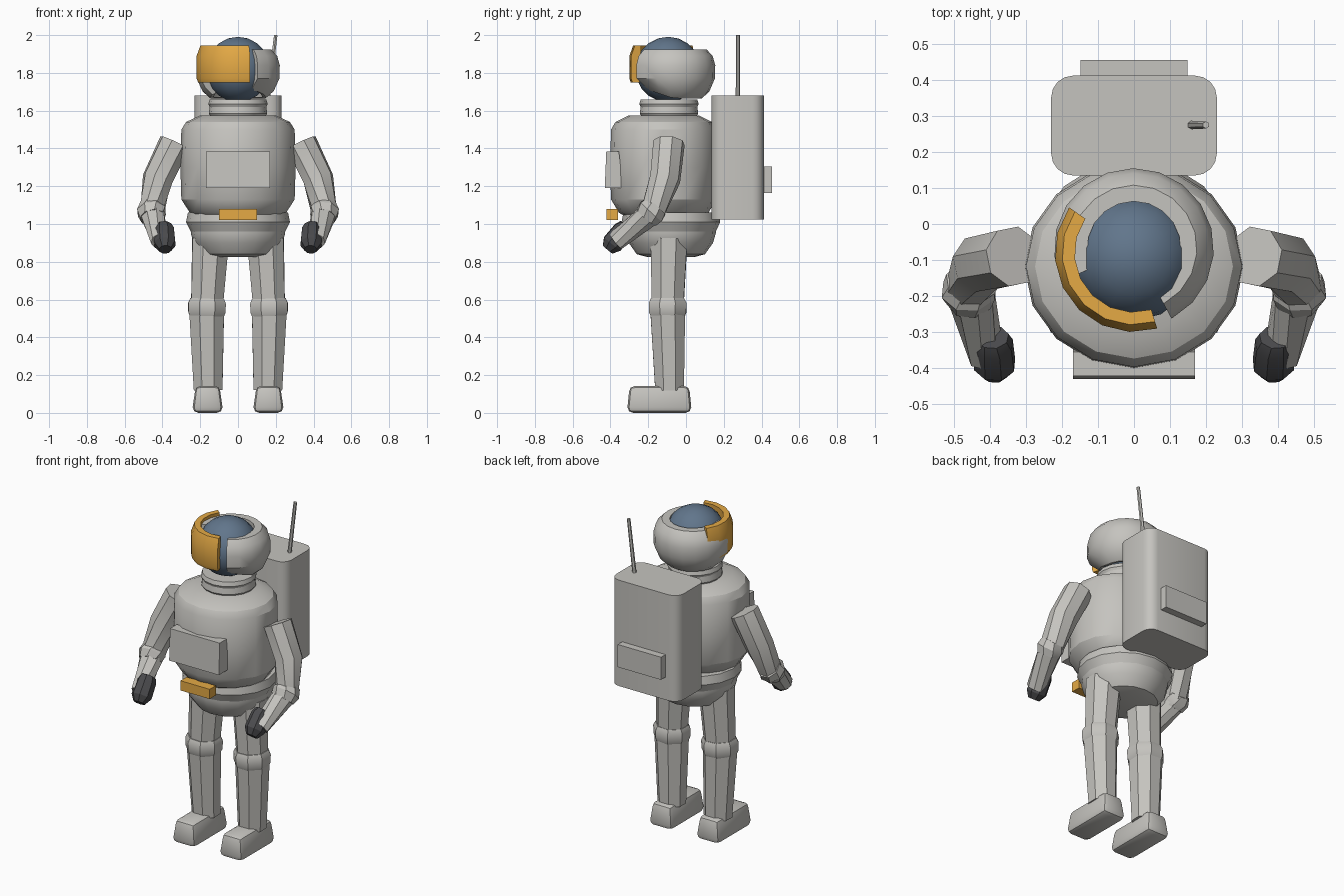
import bpy, bmesh
from math import sin, cos, pi, radians
from mathutils import Vector

cube = bpy.data.objects.get("Cube")
if cube:
    bpy.data.objects.remove(cube, do_unlink=True)


def material(name, color):
    m = bpy.data.materials.new(name)
    m.use_nodes = True
    m.diffuse_color = (*color, 1)
    m.node_tree.nodes["Principled BSDF"].inputs["Base Color"].default_value = (*color, 1)
    return m


SUIT = material("suit grey", (0.56, 0.55, 0.52))
GOLD = material("gold", (0.78, 0.40, 0.06))
BLUE = material("helmet blue", (0.12, 0.18, 0.26))
DARK = material("glove charcoal", (0.07, 0.07, 0.075))


def finish(name, bm, mat, angle=30):
    bmesh.ops.recalc_face_normals(bm, faces=bm.faces)
    me = bpy.data.meshes.new(name)
    bm.to_mesh(me)
    bm.free()
    me.materials.append(mat)
    ob = bpy.data.objects.new(name, me)
    bpy.context.collection.objects.link(ob)
    bpy.ops.object.select_all(action="DESELECT")
    ob.select_set(True)
    bpy.context.view_layer.objects.active = ob
    bpy.ops.object.shade_smooth_by_angle(angle=radians(angle))
    return ob


def loft(name, rings, mat):
    """Skin a list of closed point rings and cap both ends."""
    bm = bmesh.new()
    loops = [[bm.verts.new(p) for p in ring] for ring in rings]
    for a, b in zip(loops, loops[1:]):
        for i in range(len(a)):
            j = (i + 1) % len(a)
            bm.faces.new((a[i], a[j], b[j], b[i]))
    bm.faces.new(loops[0])
    bm.faces.new(loops[-1])
    return finish(name, bm, mat)


def lathe(name, profile, y, mat, squash=1.0, sides=16):
    """Stack of horizontal rings given as (radius, z)."""
    angles = [2 * pi * i / sides for i in range(sides)]
    return loft(name, [[(r * cos(a), y + r * squash * sin(a), z) for a in angles]
                       for r, z in profile], mat)


def tube(name, path, radii, mat, sides=8):
    """Faceted limb along a path with a radius at each point."""
    pts = [Vector(p) for p in path]
    rings = []
    for i, (p, r) in enumerate(zip(pts, radii)):
        d = (pts[min(i + 1, len(pts) - 1)] - pts[max(i - 1, 0)]).normalized()
        u = Vector((0, 1, 0.4)).cross(d).normalized()
        v = d.cross(u)
        rings.append([p + r * (u * cos(a) + v * sin(a))
                      for a in (2 * pi * (k + 0.5) / sides for k in range(sides))])
    return loft(name, rings, mat)


def band(name, section, y, start, end, steps, mat, lift=0.0):
    """Sweep a (radius, z) section through part of a turn; lift raises the front low edge."""
    rings = []
    for i in range(steps + 1):
        a = radians(start + (end - start) * i / steps)
        front = max(0, -sin(a)) * lift
        rings.append([(r * cos(a), y + r * sin(a), z + (front if z < 1.75 else 0))
                      for r, z in section])
    return loft(name, rings, mat)


def box(name, x, y, z, mat, bevel=0.0, vertical_only=False, segments=1):
    bm = bmesh.new()
    bmesh.ops.create_cube(bm, size=1)
    for v in bm.verts:
        v.co = [lo + (c + 0.5) * (hi - lo) for c, (lo, hi) in zip(v.co, (x, y, z))]
    if bevel:
        edges = [e for e in bm.edges if not vertical_only
                 or abs(e.verts[0].co.z - e.verts[1].co.z) > 0.01]
        bmesh.ops.bevel(bm, geom=edges, offset=bevel, segments=segments,
                        profile=0.5, affect="EDGES")
    return finish(name, bm, mat)


# Body
lathe("torso", [(0.22, 1.04), (0.255, 1.06), (0.3, 1.13), (0.305, 1.3), (0.3, 1.5),
                (0.275, 1.54), (0.2, 1.575)], -0.118, SUIT, 0.93)
lathe("belt", [(0.25, 0.96), (0.275, 1.01), (0.265, 1.06)], -0.08, SUIT, 0.95)
lathe("hips", [(0.13, 0.825), (0.19, 0.84), (0.235, 0.9), (0.25, 0.95), (0.25, 1.0)],
      -0.08, SUIT, 0.95)
lathe("neck_ring", [(0.14, 1.56), (0.155, 1.585), (0.15, 1.62), (0.157, 1.635),
                    (0.15, 1.66)], -0.09, SUIT)
box("buckle", (-0.1, 0.1), (-0.42, -0.36), (1.02, 1.08), GOLD)
chest = box("chest_panel", (-0.17, 0.17), (-0.43, -0.335), (1.19, 1.385), SUIT)
for v in chest.data.vertices:
    if v.co.z > 1.3:
        v.co.y += 0.008 if v.co.y < -0.4 else -0.02

# Helmet: inner globe, outer shell, one-sided visor
bm = bmesh.new()
bmesh.ops.create_uvsphere(bm, u_segments=14, v_segments=10, radius=0.173)
bmesh.ops.translate(bm, verts=bm.verts, vec=(0, -0.095, 1.818))
finish("helmet_globe", bm, BLUE)
band("helmet_shell", [(0.13, 1.925), (0.175, 1.925), (0.208, 1.89), (0.222, 1.84),
                      (0.22, 1.77), (0.19, 1.70), (0.15, 1.665), (0.13, 1.67)],
     -0.067, -62, 205, 14, SUIT, 0.05)
band("visor", [(0.165, 1.945), (0.2, 1.945), (0.22, 1.89), (0.22, 1.77),
               (0.212, 1.748), (0.175, 1.748)], -0.08, 145, 287, 7, GOLD)

# Backpack
box("backpack", (-0.23, 0.23), (0.135, 0.412), (1.025, 1.68), SUIT, 0.06, True, 4)
box("backpack_hatch", (-0.148, 0.148), (0.40, 0.456), (1.165, 1.305), SUIT)
tube("antenna", [(0.158, 0.275, 1.66), (0.2, 0.275, 2.0)], [0.012, 0.01], SUIT, 6)

# Limbs, mirrored
for side, s in (("left", 1), ("right", -1)):
    def limb(part, path, radii, mat=SUIT):
        tube(f"{side}_{part}", [(s * x, y, z) for x, y, z in path], radii, mat)

    limb("arm", [(0.335, -0.09, 1.43), (0.425, -0.11, 1.24), (0.457, -0.18, 1.06),
                 (0.41, -0.37, 0.91)], [0.085, 0.083, 0.07, 0.052])
    limb("elbow_cuff", [(0.456, -0.155, 1.095), (0.458, -0.185, 1.065),
                        (0.453, -0.21, 1.035)], [0.068, 0.08, 0.068])
    limb("glove", [(0.392, -0.315, 0.985), (0.39, -0.335, 0.965), (0.387, -0.39, 0.895),
                   (0.385, -0.415, 0.865)], [0.045, 0.056, 0.06, 0.035], DARK)
    limb("thigh", [(0.145, -0.09, 0.92), (0.165, -0.097, 0.55)], [0.105, 0.09])
    limb("knee", [(0.163, -0.097, 0.605), (0.164, -0.097, 0.58), (0.165, -0.097, 0.53),
                  (0.166, -0.097, 0.505)], [0.096, 0.108, 0.106, 0.094])
    limb("shin", [(0.166, -0.097, 0.55), (0.158, -0.087, 0.12)], [0.1, 0.082])
    xs = sorted((s * 0.082, s * 0.24))
    boot = box(f"{side}_boot", xs, (-0.31, 0.028), (0.0, 0.142), SUIT, 0.03, False, 2)
    for v in boot.data.vertices:
        if v.co.z > 0.1:
            v.co.x += (s * 0.161 - v.co.x) * 0.15
            v.co.y += (-0.14 - v.co.y) * 0.05
